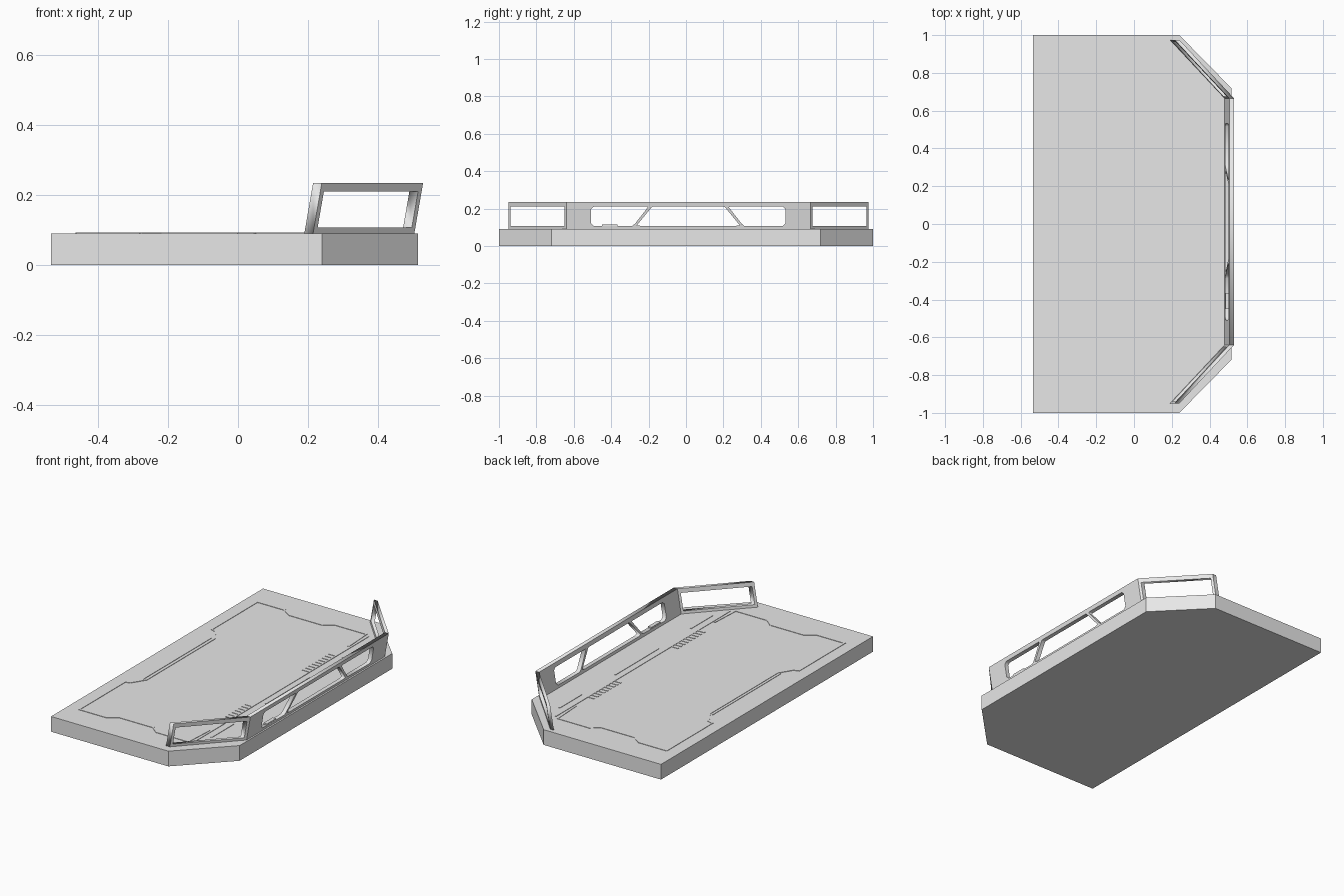
import bpy, bmesh
from mathutils import Vector

if "Cube" in bpy.data.objects:
    bpy.data.objects.remove(bpy.data.objects["Cube"])

grey = bpy.data.materials.new("plain_grey")
grey.diffuse_color = (0.8, 0.8, 0.8, 1)
grey.use_nodes = True
grey.node_tree.nodes["Principled BSDF"].inputs["Base Color"].default_value = grey.diffuse_color
DECK, TOP, MID = 0.091, 0.235, 0.0125     # deck height, rail top, rail centre in y


def add_mesh(name, mesh):
    mesh.materials.clear()
    mesh.materials.append(grey)
    for p in mesh.polygons:
        p.material_index = 0
    obj = bpy.data.objects.new(name, mesh)
    bpy.context.collection.objects.link(obj)
    return obj


def prism(bm, pts, z0, z1):
    lo = [bm.verts.new((x, y, z0)) for x, y in pts]
    hi = [bm.verts.new((x, y, z1)) for x, y in pts]
    bm.faces.new(lo[::-1])
    bm.faces.new(hi)
    for i in range(len(pts)):
        j = (i + 1) % len(pts)
        bm.faces.new((lo[i], lo[j], hi[j], hi[i]))


def finish(name, bm):
    bmesh.ops.recalc_face_normals(bm, faces=bm.faces)
    mesh = bpy.data.meshes.new(name)
    bm.to_mesh(mesh)
    bm.free()
    return add_mesh(name, mesh)


def pierced_panel(name, outlines, place):
    """Outline with holes in (s, z), thickened, then placed by a mapping."""
    cu = bpy.data.curves.new(name + "_profile", 'CURVE')
    cu.dimensions, cu.fill_mode, cu.extrude = '2D', 'BOTH', 0.0125
    for pts in outlines:
        sp = cu.splines.new('POLY')
        sp.points.add(len(pts) - 1)
        for p, (s, z) in zip(sp.points, pts):
            p.co = (s, z, 0, 1)
        sp.use_cyclic_u = True
    tmp = bpy.data.objects.new(name + "_profile", cu)
    bpy.context.collection.objects.link(tmp)
    dg = bpy.context.evaluated_depsgraph_get()
    mesh = bpy.data.meshes.new_from_object(tmp.evaluated_get(dg))
    bpy.data.objects.remove(tmp)
    bm = bmesh.new()
    bm.from_mesh(mesh)
    bmesh.ops.remove_doubles(bm, verts=bm.verts, dist=1e-5)
    for v in bm.verts:
        s, z, t = v.co
        x, y = place(s, t)
        v.co = (x + 0.025 * (z - DECK) / (TOP - DECK), y, z)   # outward lean
    return finish(name, bm)


# base slab with two clipped corners
bm = bmesh.new()
prism(bm, [(-0.535, -1), (0.24, -1), (0.515, -0.72),
           (0.515, 0.72), (0.24, 1), (-0.535, 1)], 0, DECK)
finish("base_slab", bm)

# long centre railing with three windows
b, t = 0.107, 0.21
side = [(-0.52, b + 0.015), (-0.505, b), (-0.30, b), (-0.285, b + 0.012),
        (-0.217, t - 0.004), (-0.222, t), (-0.505, t), (-0.52, t - 0.012)]
middle = [(-0.25, b), (0.25, b), (0.275, b + 0.004), (0.197, t - 0.004), (0.19, t),
          (-0.19, t), (-0.197, t - 0.004), (-0.275, b + 0.004)]
wall = [(-0.6525, DECK), (0.6525, DECK), (0.6525, TOP), (-0.6525, TOP)]
mirror = [(-s, z) for s, z in side]
pierced_panel("centre_railing", [wall, side, middle, mirror],
              lambda s, t: (0.4925 + t, MID + s))

# angled wing railings, one open window each
for sign, label in ((-1, "front"), (1, "back")):
    pierced_panel(label + "_wing_railing",
                  [[(0, DECK), (1, DECK), (1, TOP), (0, TOP)],
                   [(0.035, b), (0.965, b), (0.965, t), (0.035, t)]],
                  lambda s, t: (0.2025 + 0.29 * s + t,
                                MID + sign * (0.9625 - 0.31 * s)))

# small lip in one window
bm = bmesh.new()
prism(bm, [(0.484, -0.45), (0.507, -0.45), (0.507, -0.365), (0.484, -0.365)], 0.105, 0.115)
finish("window_lip", bm)


def strip(bm, pts, w=0.009):
    for p, q in zip(pts, pts[1:]):
        p, q = Vector(p), Vector(q)
        d = (q - p).normalized() * w / 2
        n = Vector((-d.y, d.x))
        prism(bm, [p - d - n, q + d - n, q + d + n, p - d + n], DECK - 0.002, DECK + 0.0025)


# thin raised deck lines
bm = bmesh.new()
for s in (-1, 1):
    strip(bm, [(-0.38, 0), (-0.38, s * 0.32), (-0.43, s * 0.40), (-0.46, s * 0.41),
               (-0.46, s * 0.84), (-0.28, s * 0.84), (-0.22, s * 0.80),
               (0.0, s * 0.80), (0.05, s * 0.84), (0.26, s * 0.84), (0.27, s * 0.66)])
    strip(bm, [(0.33, s * 0.52), (0.33, s * 0.72)])
    for i in range(9):                                   # row of teeth
        y = s * (0.27 + i * 0.031)
        strip(bm, [(0.245, y), (0.275, y)], 0.012)
strip(bm, [(-0.40, -0.32), (-0.40, 0.32)], 0.006)
strip(bm, [(0.285, -0.82), (0.285, 0.82)])
strip(bm, [(0.325, -0.2), (0.325, 0.2)], 0.007)
finish("deck_lines", bm)
